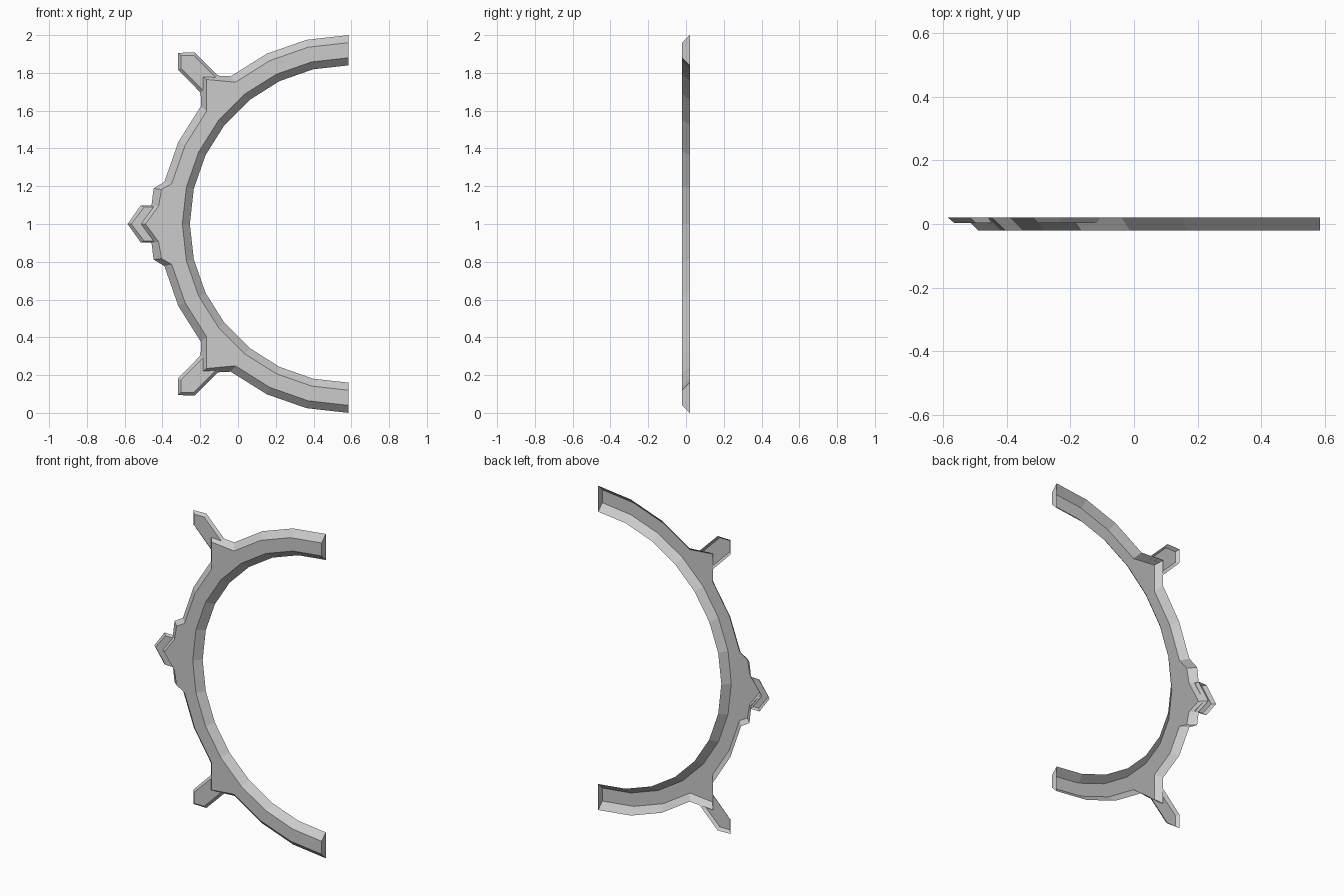
import bpy, bmesh
from math import sin, cos, pi

if "Cube" in bpy.data.objects:
    bpy.data.objects.remove(bpy.data.objects["Cube"])

FRONT, MID, BACK = -0.02, 0.003, 0.02


def shell(name, front, back, front_y, open_edges=0):
    """Front plate with sloping walls to a wider rim; the back stays open.
    The last open_edges edges of the outline get no wall."""
    bm = bmesh.new()
    f = [bm.verts.new((x, front_y, z)) for x, z in front]
    b = [bm.verts.new((x, BACK, z)) for x, z in back]
    n = len(f)
    plate = bm.faces.new(f)
    for i in range(n - open_edges):
        j = (i + 1) % n
        bm.faces.new((f[j], f[i], b[i], b[j]))
    plate.normal_update()
    if plate.normal.y > 0:
        bmesh.ops.reverse_faces(bm, faces=bm.faces[:])
    loose = [v for v in bm.verts if not v.link_faces]
    bmesh.ops.delete(bm, geom=loose, context='VERTS')
    mesh = bpy.data.meshes.new(name)
    bm.to_mesh(mesh)
    bm.free()
    bpy.context.collection.objects.link(bpy.data.objects.new(name, mesh))


def flip(points):
    return [(x, 2 - z) for x, z in points]


def arc(r):
    """Quarter arc from the top end to the left middle, seven segments."""
    return [(0.585 - r * sin(i * pi / 14), 1 + r * cos(i * pi / 14)) for i in range(8)]


def outline(r_out, r_in, corner, middle):
    # outer arc with an added corner lug and a pointed middle lug
    a = arc(r_out)
    upper = a[:4] + [corner] + a[4:7] + middle[:2]
    outer = upper + [middle[2]] + flip(upper)[::-1]
    i = arc(r_in)
    inner = i + flip(i[:7])[::-1]
    return outer + inner[::-1]


# Half ring with lugs
shell("half_ring",
      outline(0.96, 0.88, (-0.167, 1.765),
              [(-0.405, 1.183), (-0.42, 1.095), (-0.49, 1.0)]),
      outline(1.0, 0.84, (-0.198, 1.79),
              [(-0.447, 1.188), (-0.458, 1.098), (-0.53, 1.0)]),
      FRONT)

# Diagonal spikes, upper and lower
spike_front = [(-0.116, 1.775), (-0.233, 1.892), (-0.303, 1.892),
               (-0.303, 1.825), (-0.185, 1.707), (-0.185, 1.779)]
spike_back = [(-0.107, 1.785), (-0.23, 1.908), (-0.317, 1.906),
              (-0.317, 1.817), (-0.198, 1.695), (-0.198, 1.79)]
shell("upper_spike", spike_front, spike_back, MID, 2)
shell("lower_spike", flip(spike_front), flip(spike_back), MID, 2)

# Middle spike, a chevron
cf = [(-0.442, 1.09), (-0.497, 1.09)]
cb = [(-0.455, 1.098), (-0.515, 1.098)]
shell("middle_spike",
      cf + [(-0.565, 1.0)] + flip(cf)[::-1] + [(-0.513, 1.0)],
      cb + [(-0.585, 1.0)] + flip(cb)[::-1] + [(-0.53, 1.0)],
      MID, 2)
